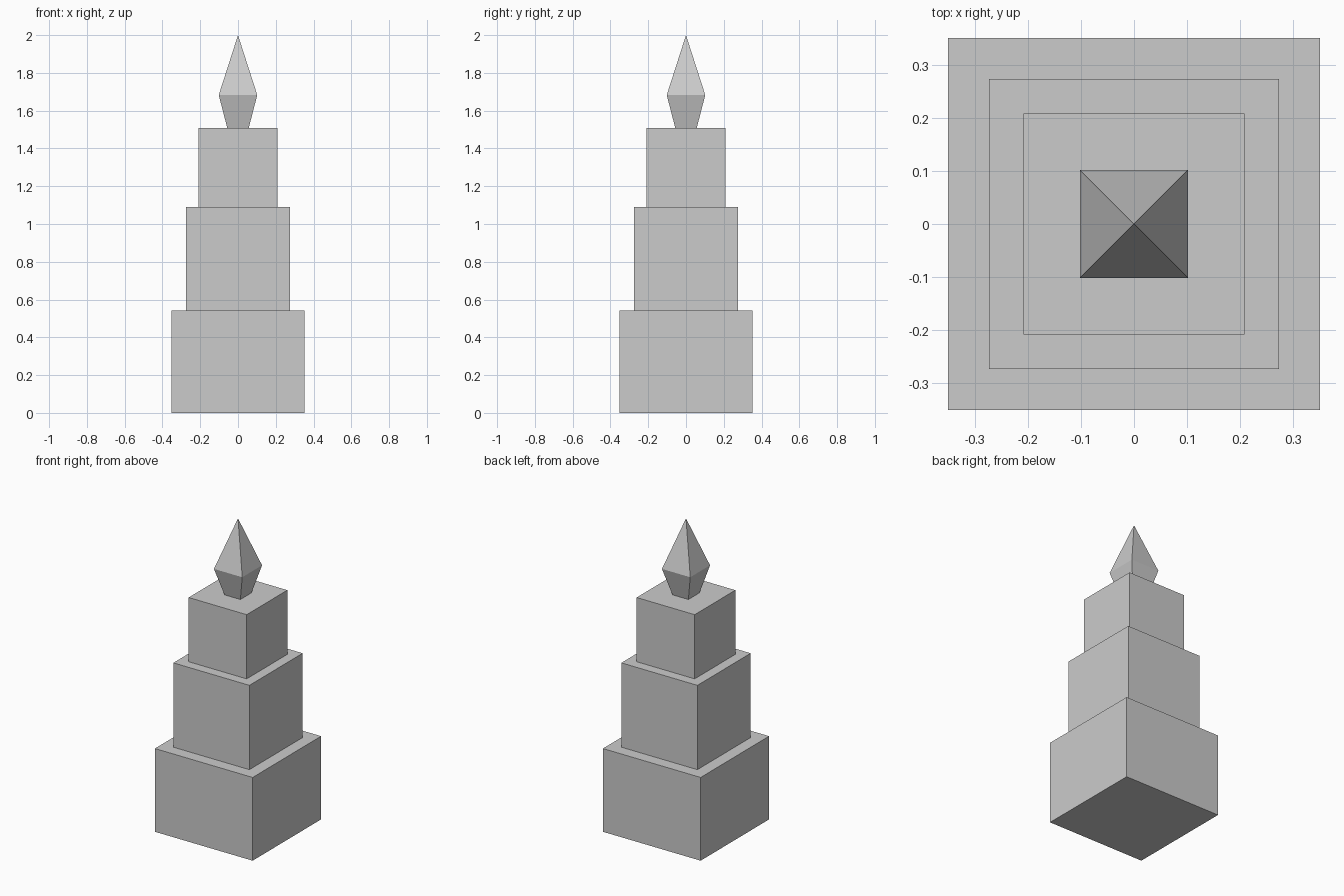
import bpy
import bmesh

if "Cube" in bpy.data.objects:
    bpy.data.objects.remove(bpy.data.objects["Cube"])


def square_loft(name, profile):
    """Skin square sections given as (half_width, z); half width 0 makes a point."""
    bm = bmesh.new()
    rings = []
    for h, z in profile:
        corners = [(-h, -h), (h, -h), (h, h), (-h, h)] if h else [(0, 0)]
        rings.append([bm.verts.new((x, y, z)) for x, y in corners])
    for low, high in zip(rings, rings[1:]):
        for i in range(4):
            j = (i + 1) % 4
            top = [high[j], high[i]] if len(high) == 4 else [high[0]]
            bm.faces.new([low[i], low[j]] + top)
    bm.faces.new(rings[0][::-1])
    if len(rings[-1]) == 4:
        bm.faces.new(rings[-1])
    mesh = bpy.data.meshes.new(name)
    bm.to_mesh(mesh)
    bm.free()
    obj = bpy.data.objects.new(name, mesh)
    bpy.context.collection.objects.link(obj)
    return obj


# Three stacked square blocks, each narrower than the one below
z = 0.0
for name, half, top in [("base_block", 0.352, 0.542),
                        ("middle_block", 0.274, 1.091),
                        ("upper_block", 0.209, 1.509)]:
    square_loft(name, [(half, z), (half, top)])
    z = top

# Faceted finial: flared foot and pointed spire
square_loft("finial", [(0.057, z), (0.102, 1.683), (0, 2.0)])
